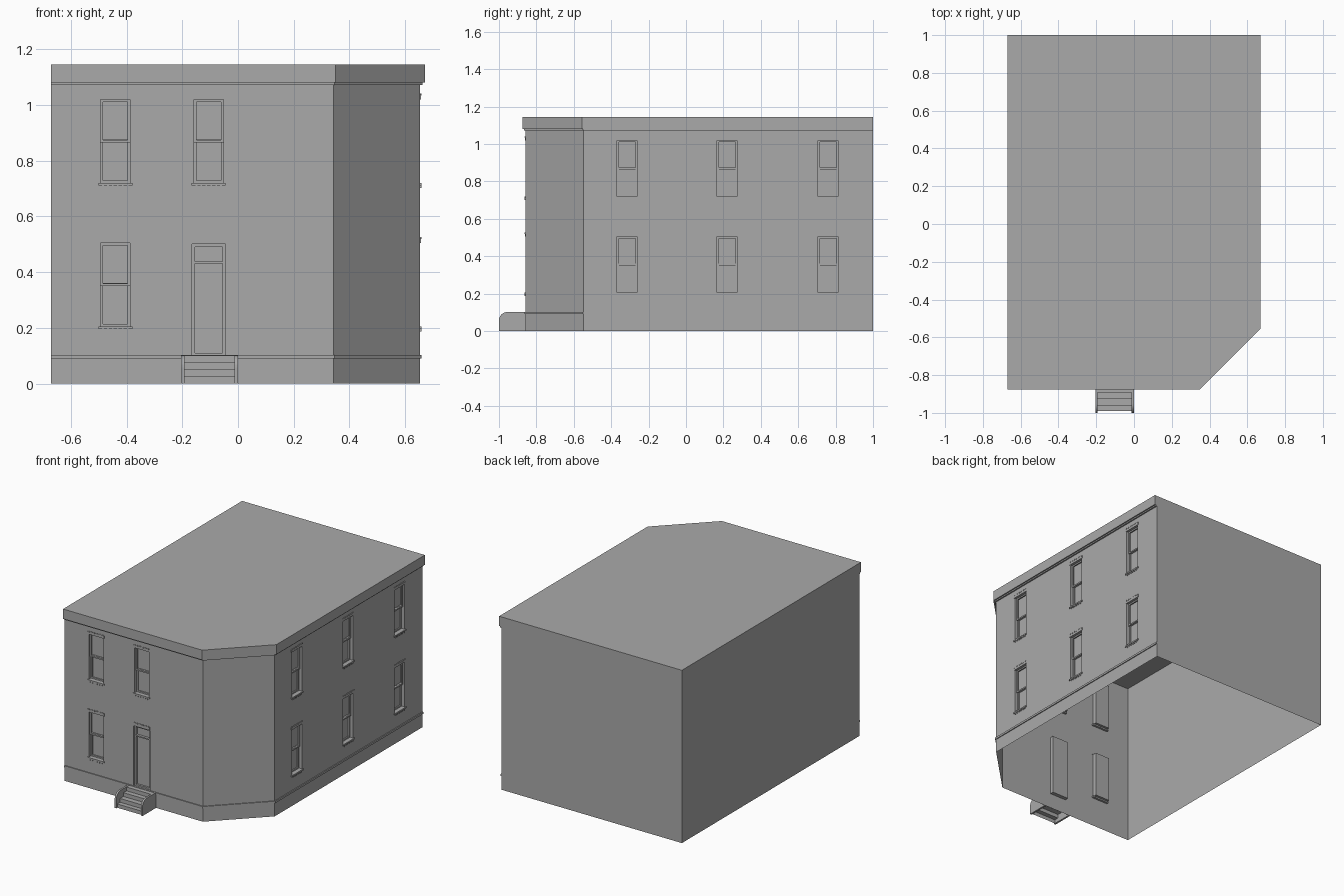
import bpy
import bmesh
from math import pi, sin, cos
from mathutils import Matrix

cube = bpy.data.objects.get("Cube")
if cube:
    bpy.data.objects.remove(cube, do_unlink=True)

stone = bpy.data.materials.new("grey_stone")
stone.use_nodes = True
GREY = (0.4, 0.4, 0.4, 1)
stone.diffuse_color = GREY
stone.node_tree.nodes["Principled BSDF"].inputs["Base Color"].default_value = GREY

LEFT, RIGHT, FRONT, BACK = -0.67, 0.653, -0.858, 1.0
CUT = 0.31          # size of the cut corner
TOP, EAVE = 1.145, 1.08


def finish(name, bm, matrix=None, fix_normals=False):
    if fix_normals:
        bmesh.ops.recalc_face_normals(bm, faces=bm.faces)
    mesh = bpy.data.meshes.new(name)
    bm.to_mesh(mesh)
    bm.free()
    mesh.materials.append(stone)
    obj = bpy.data.objects.new(name, mesh)
    if matrix:
        obj.matrix_world = matrix
    bpy.context.collection.objects.link(obj)
    return obj


def add_quad(bm, *pts):
    return bm.faces.new([bm.verts.new(p) for p in pts])


def add_box(bm, x0, x1, y0, y1, z0, z1):
    m = Matrix.Translation(((x0 + x1) / 2, (y0 + y1) / 2, (z0 + z1) / 2))
    m = m @ Matrix.Diagonal((x1 - x0, y1 - y0, z1 - z0, 1))
    bmesh.ops.create_cube(bm, size=1, matrix=m)


def prism(name, pts, offset):
    """Closed polygon swept along an offset vector."""
    bm = bmesh.new()
    face = bm.faces.new([bm.verts.new(p) for p in pts])
    ext = bmesh.ops.extrude_face_region(bm, geom=[face], use_keep_orig=True)
    verts = [g for g in ext["geom"] if isinstance(g, bmesh.types.BMVert)]
    bmesh.ops.translate(bm, verts=verts, vec=offset)
    return finish(name, bm, fix_normals=True)


def street_path(o, z):
    """Street-side outline, pushed out by o."""
    k = 0.414 * o
    return [(LEFT, FRONT - o, z), (RIGHT - CUT + k, FRONT - o, z),
            (RIGHT + o, FRONT + CUT - k, z), (RIGHT + o, BACK, z)]


def moulding(name, o, z0, z1):
    prism(name, street_path(o, z0) + street_path(0, z0)[::-1], (0, 0, z1 - z0))


def wall(name, matrix, u0, u1, openings=()):
    """Thin wall with openings, local x along it and local y inwards."""
    bm = bmesh.new()
    us = sorted({u0, u1, *(v for o in openings for v in o[:2])})
    zs = sorted({0, EAVE, *(v for o in openings for v in o[2:4])})
    for a, b in zip(us, us[1:]):
        for c, d in zip(zs, zs[1:]):
            u, z = (a + b) / 2, (c + d) / 2
            if not any(o[0] < u < o[1] and o[2] < z < o[3] for o in openings):
                add_quad(bm, (a, 0, c), (b, 0, c), (b, 0, d), (a, 0, d))
    # Recessed reveals around each opening
    for a, b, c, d, r in openings:
        add_quad(bm, (a, 0, c), (a, 0, d), (a, r, d), (a, r, c))
        add_quad(bm, (b, 0, c), (b, r, c), (b, r, d), (b, 0, d))
        add_quad(bm, (a, 0, c), (a, r, c), (b, r, c), (b, 0, c))
        add_quad(bm, (a, 0, d), (b, 0, d), (b, r, d), (a, r, d))
        add_quad(bm, (a, r, c), (b, r, c), (b, r, d), (a, r, d))
    bmesh.ops.remove_doubles(bm, verts=bm.verts, dist=0.0001)
    finish(name, bm, matrix)


def frame(bm, a, b, c, d, y0, y1, w):
    add_box(bm, a, a + w, y0, y1, c, d)
    add_box(bm, b - w, b, y0, y1, c, d)
    add_box(bm, a + w, b - w, y0, y1, c, c + w)
    add_box(bm, a + w, b - w, y0, y1, d - w, d)


def lintel(bm, a, b, z):
    add_box(bm, a, b, -0.003, 0.003, z, z + 0.018)
    step = (b - a) / 6
    for i in range(6):
        u = a + (i + 0.5) * step
        add_box(bm, u - 0.004, u + 0.004, -0.005, 0, z + 0.014, z + 0.021)


def window(name, matrix, u, z0, z1):
    a, b, mid = u - HALF, u + HALF, (z0 + z1) / 2
    bm = bmesh.new()
    # Upper sash stands in front of the lower sash
    frame(bm, a, b, mid - 0.005, z1, 0.014, 0.022, 0.009)
    frame(bm, a, b, z0, mid + 0.005, 0.022, 0.03, 0.009)
    finish(name + "_sashes", bm, matrix)
    bm = bmesh.new()
    lintel(bm, a - 0.008, b + 0.008, z1)
    finish(name + "_lintel", bm, matrix)
    # Sill on small brackets
    bm = bmesh.new()
    add_box(bm, a - 0.008, b + 0.008, -0.006, 0.014, z0 - 0.009, z0)
    for i in range(6):
        c = a + (i + 0.5) * 2 * HALF / 6
        add_box(bm, c - 0.003, c + 0.003, -0.005, 0, z0 - 0.018, z0 - 0.009)
    finish(name + "_sill", bm, matrix)


# Facades with windows on two storeys
HALF = 0.053
STOREYS = {"lower": (0.205, 0.505), "upper": (0.72, 1.02)}
DOOR = (-0.165, -0.045, 0.1, 0.5, 0.025)
front_m = Matrix.Translation((0, FRONT, 0))
side_m = Matrix.Translation((RIGHT, 0, 0)) @ Matrix.Rotation(pi / 2, 4, "Z")
facades = [
    ("front", front_m, LEFT, RIGHT - CUT,
     [(-0.44, "lower"), (-0.44, "upper"), (-0.105, "upper")], [DOOR]),
    ("side", side_m, FRONT + CUT, BACK,
     [(u, s) for u in (-0.315, 0.22, 0.76) for s in STOREYS], []),
]
for label, m, u0, u1, spots, extra in facades:
    holes = [(u - HALF, u + HALF, *STOREYS[s], 0.03) for u, s in spots]
    wall(label + "_wall", m, u0, u1, holes + extra)
    for i, (u, s) in enumerate(spots):
        window(f"{label}_{s}_window_{i}", m, u, *STOREYS[s])

# Plain walls: cut corner, back and far side
corner_m = (Matrix.Translation((RIGHT - CUT, FRONT, 0))
            @ Matrix.Rotation(pi / 4, 4, "Z"))
wall("corner_wall", corner_m, 0, CUT * 2 ** 0.5)
wall("back_wall", Matrix.Translation((0, BACK, 0)) @ Matrix.Rotation(pi, 4, "Z"),
     -RIGHT, -LEFT)
wall("blank_side_wall",
     Matrix.Translation((LEFT, 0, 0)) @ Matrix.Rotation(-pi / 2, 4, "Z"),
     -BACK, -FRONT)

# Roof with overhanging cornice, and mouldings
prism("roof_cornice", street_path(0.017, EAVE) + [(LEFT, BACK, EAVE)],
      (0, 0, TOP - EAVE))
moulding("cornice_moulding", 0.009, 1.072, EAVE)
moulding("base_moulding", 0.006, 0.09, 0.103)

# Door leaf, transom and lintel
bm = bmesh.new()
a, b, c, d, r = DOOR
frame(bm, a, b, c, d, 0.012, r, 0.01)
add_box(bm, a, b, 0.008, r, 0.43, 0.438)
finish("door_frame", bm, front_m)
bm = bmesh.new()
lintel(bm, a, b, d + 0.005)
finish("door_lintel", bm, front_m)

# Entrance steps between rounded cheek walls
bm = bmesh.new()
X0, X1, RISE = -0.192, -0.012, 0.025
noses = [-0.99, -0.96, -0.925, -0.893, FRONT]
for i, (y0, y1) in enumerate(zip(noses, noses[1:])):
    z0, z1 = i * RISE, (i + 1) * RISE
    add_quad(bm, (X0, y0, z0), (X1, y0, z0), (X1, y0, z1), (X0, y0, z1))
    add_quad(bm, (X0, y0, z1), (X1, y0, z1), (X1, y1, z1), (X0, y1, z1))
bmesh.ops.remove_doubles(bm, verts=bm.verts, dist=0.0001)
finish("entrance_steps", bm)

R = 0.045
arc = [(-1 + R - R * cos(t * pi / 12), 0.102 - R + R * sin(t * pi / 12))
       for t in range(7)]
profile = [(FRONT, 0), (-1, 0)] + arc + [(FRONT, 0.102)]
for name, x in (("right_step_cheek", -0.204), ("left_step_cheek", -0.012)):
    prism(name, [(x, y, z) for y, z in profile], (0.012, 0, 0))
